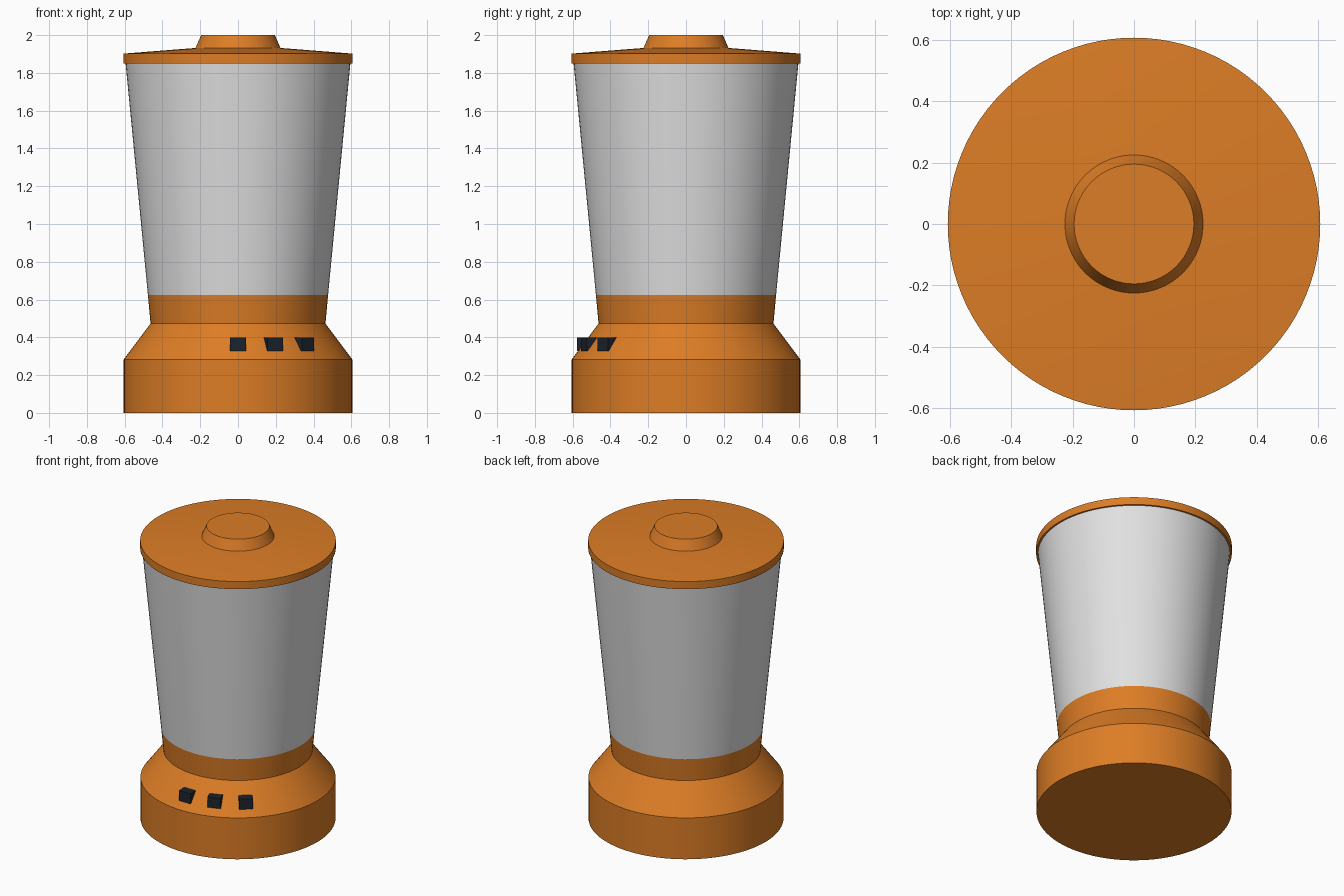
import bpy, bmesh, math
from mathutils import Matrix

if "Cube" in bpy.data.objects:
    bpy.data.objects.remove(bpy.data.objects["Cube"])

SIDES = 96

def material(name, rgb):
    m = bpy.data.materials.new(name)
    m.diffuse_color = (*rgb, 1)
    m.use_nodes = True
    m.node_tree.nodes["Principled BSDF"].inputs["Base Color"].default_value = m.diffuse_color
    return m

orange = material("orange plastic", (0.72, 0.205, 0.019))
grey = material("pale jar", (0.75, 0.75, 0.75))
dark = material("dark button", (0.012, 0.017, 0.027))

def finish(name, bm, mat):
    bmesh.ops.recalc_face_normals(bm, faces=bm.faces)
    me = bpy.data.meshes.new(name)
    bm.to_mesh(me)
    bm.free()
    me.materials.append(mat)
    ob = bpy.data.objects.new(name, me)
    bpy.context.collection.objects.link(ob)
    return ob

def turned(name, profile, mat):
    """Solid of revolution from (radius, z) points, capped at both ends."""
    bm = bmesh.new()
    rings = [[bm.verts.new((r * math.cos(2 * math.pi * i / SIDES),
                            r * math.sin(2 * math.pi * i / SIDES), z))
              for i in range(SIDES)] for r, z in profile]
    for a, b in zip(rings, rings[1:]):
        for i in range(SIDES):
            j = (i + 1) % SIDES
            bm.faces.new((a[i], a[j], b[j], b[i]))
    bm.faces.new(rings[0])
    bm.faces.new(rings[-1])
    ob = finish(name, bm, mat)
    bpy.context.view_layer.objects.active = ob
    ob.select_set(True)
    bpy.ops.object.shade_smooth_by_angle(angle=math.radians(15))
    ob.select_set(False)

# motor base with sloped shoulder
turned("motor_base", [(0.605, 0), (0.605, 0.283), (0.463, 0.473)], orange)
# collar holding the jar, continuing the jar's taper
turned("jar_collar", [(0.463, 0.473), (0.477, 0.625)], orange)
# jar
turned("jar", [(0.477, 0.625), (0.595, 1.85)], grey)
# lid with raised cap
turned("lid", [(0.607, 1.85), (0.607, 1.902), (0.225, 1.932)], orange)
turned("lid_cap", [(0.225, 1.932), (0.195, 2.0)], orange)

# three push buttons around the shoulder
for n, angle in enumerate((0, 20, 40)):
    bm = bmesh.new()
    bmesh.ops.create_cube(bm, size=1)
    bm.transform(Matrix.Rotation(math.radians(angle), 4, 'Z')
                 @ Matrix.Translation((0, -0.536, 0.363))
                 @ Matrix.Diagonal((0.085, 0.08, 0.07, 1)))
    finish(f"button_{n + 1}", bm, dark)
